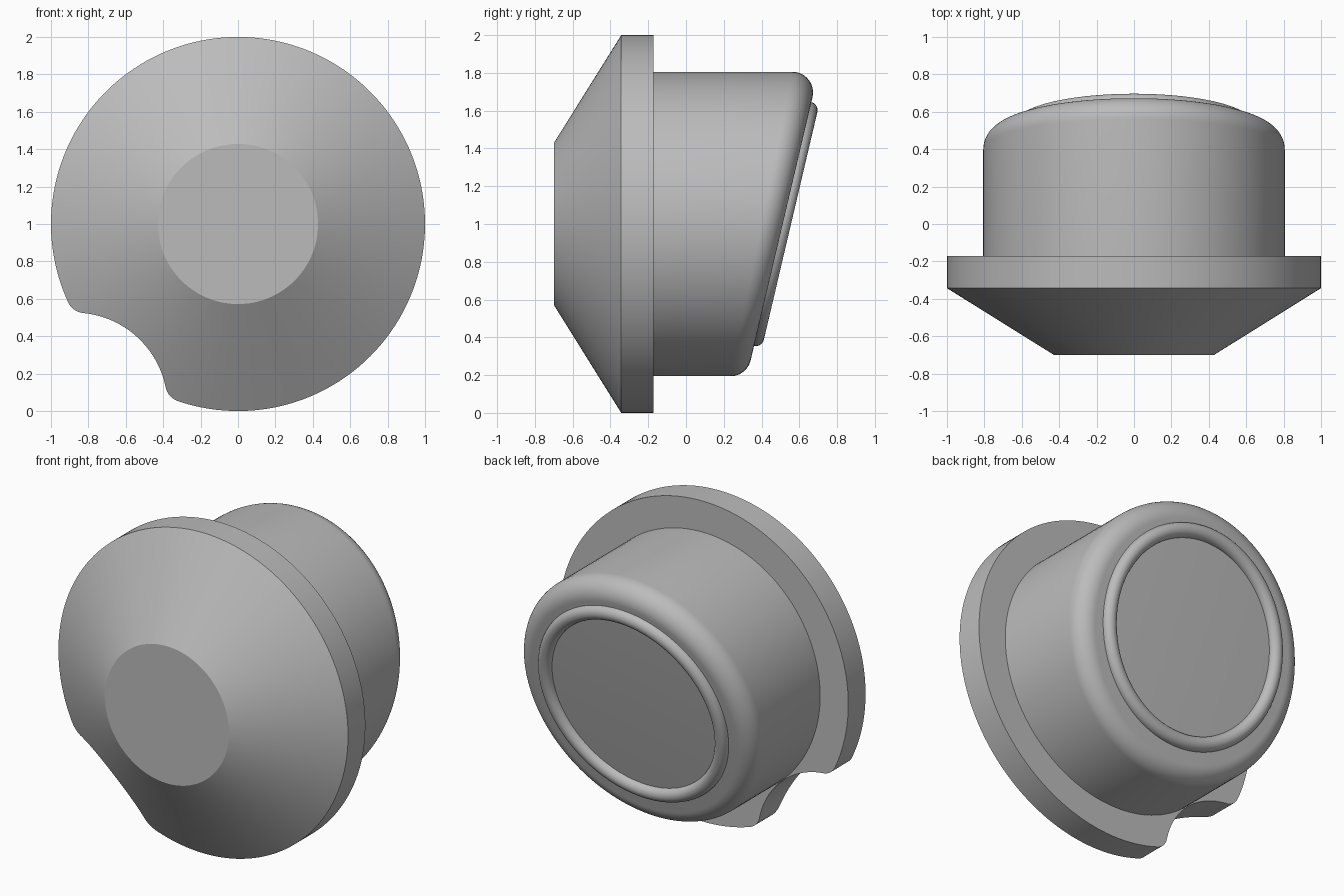
import bpy, bmesh, math
from mathutils import Vector

cube = bpy.data.objects.get("Cube")
if cube:
    bpy.data.objects.remove(cube, do_unlink=True)

SIDES = 128
SLANT = 0.235                                   # lean of the back face
BACK_Y = 0.512
CENTRE = Vector((0, 0, 1))
NORMAL = Vector((0, 1, -SLANT)).normalized()    # direction of the back face

grey = bpy.data.materials.new("grey")
grey.use_nodes = True
grey.diffuse_color = (0.5, 0.5, 0.5, 1)
grey.node_tree.nodes["Principled BSDF"].inputs["Base Color"].default_value = (0.5, 0.5, 0.5, 1)


def radial(a):
    return Vector((math.cos(a), 0, math.sin(a)))


def on_back(p):
    """Move a point along y onto the slanted back plane."""
    return Vector((p.x, BACK_Y + SLANT * (p.z - 1), p.z))


def loft(name, rows, caps=True):
    """Skin a list of closed rings, optionally capping both ends."""
    bm = bmesh.new()
    rings = [[bm.verts.new(p) for p in row] for row in rows]
    for r0, r1 in zip(rings, rings[1:]):
        for i in range(len(r0)):
            j = (i + 1) % len(r0)
            bm.faces.new((r0[i], r0[j], r1[j], r1[i]))
    if caps:
        bm.faces.new(rings[0])
        bm.faces.new(rings[-1])
    bmesh.ops.recalc_face_normals(bm, faces=bm.faces)
    mesh = bpy.data.meshes.new(name)
    bm.to_mesh(mesh)
    bm.free()
    mesh.materials.append(grey)
    obj = bpy.data.objects.new(name, mesh)
    bpy.context.collection.objects.link(obj)
    bpy.ops.object.select_all(action='DESELECT')
    obj.select_set(True)
    bpy.context.view_layer.objects.active = obj
    bpy.ops.object.shade_smooth_by_angle(angle=math.radians(30))
    return obj


# Flange outline: a unit circle with a rounded thumb notch at the lower right
NOTCH_R, NOTCH_D, LOBE_R = 0.5, 1.31, 0.1
NOTCH_ANGLE = math.radians(228)
lobe_turn = math.acos(((1 - LOBE_R) ** 2 + NOTCH_D ** 2 - (NOTCH_R + LOBE_R) ** 2)
                      / (2 * (1 - LOBE_R) * NOTCH_D))
lobe = Vector((math.cos(lobe_turn), math.sin(lobe_turn))) * (1 - LOBE_R)
lean = math.atan2(lobe.y, NOTCH_D - lobe.x)     # where notch and lobe meet


def arc(cx, cy, r, a0, a1, n):
    return [(cx + r * math.cos(a0 + (a1 - a0) * i / n),
             cy + r * math.sin(a0 + (a1 - a0) * i / n)) for i in range(n)]


half = arc(NOTCH_D, 0, NOTCH_R, math.pi, math.pi - lean, 16)
half += arc(lobe.x, lobe.y, LOBE_R, -lean, lobe_turn, 16)
half += arc(0, 0, 1, lobe_turn, math.pi, 64) + [(-1, 0)]
outline = half + [(x, -y) for x, y in half[-2:0:-1]]
polar = [(math.hypot(x, y), math.atan2(y, x) + NOTCH_ANGLE) for x, y in outline]

# Conical front with the flange behind it
FRONT_R, FRONT_Y, RIM_Y, FLANGE_Y = 0.428, -0.7, -0.343, -0.172


def cone_y(r):
    return FRONT_Y + (RIM_Y - FRONT_Y) * (r - FRONT_R) / (1 - FRONT_R)


def flange_ring(y_of, r_of):
    return [CENTRE + radial(a) * r_of(r) + Vector((0, y_of(r), 0)) for r, a in polar]


loft("conical_flange", [
    flange_ring(lambda r: FRONT_Y, lambda r: FRONT_R),
    flange_ring(cone_y, lambda r: r),
    flange_ring(lambda r: FLANGE_Y, lambda r: r)])

# Round body with a rolled edge on its slanted back
BODY_R, EDGE_R = 0.806, 0.11
angles = [math.tau * i / SIDES for i in range(SIDES)]


def edge_ring(t):
    row = []
    for a in angles:
        e = radial(a)
        ball = on_back(CENTRE + e * (BODY_R - EDGE_R))
        ball.y -= EDGE_R * math.hypot(1, SLANT)
        row.append(ball + e.slerp(NORMAL, t) * EDGE_R)
    return row


body_front = [CENTRE + radial(a) * BODY_R + Vector((0, FLANGE_Y - 0.01, 0)) for a in angles]
loft("body", [body_front] + [edge_ring(i / 12) for i in range(13)])

# Raised round bead on the slanted back
BEAD_R, BEAD_HALF = 0.602, 0.043


def bead_ring(t):
    side, lift = BEAD_HALF * math.cos(t), BEAD_HALF * math.sin(t)
    return [on_back(CENTRE + radial(a) * (BEAD_R + side)) + NORMAL * lift for a in angles]


loft("back_bead", [bead_ring(math.pi * i / 14) for i in range(15)], caps=False)
